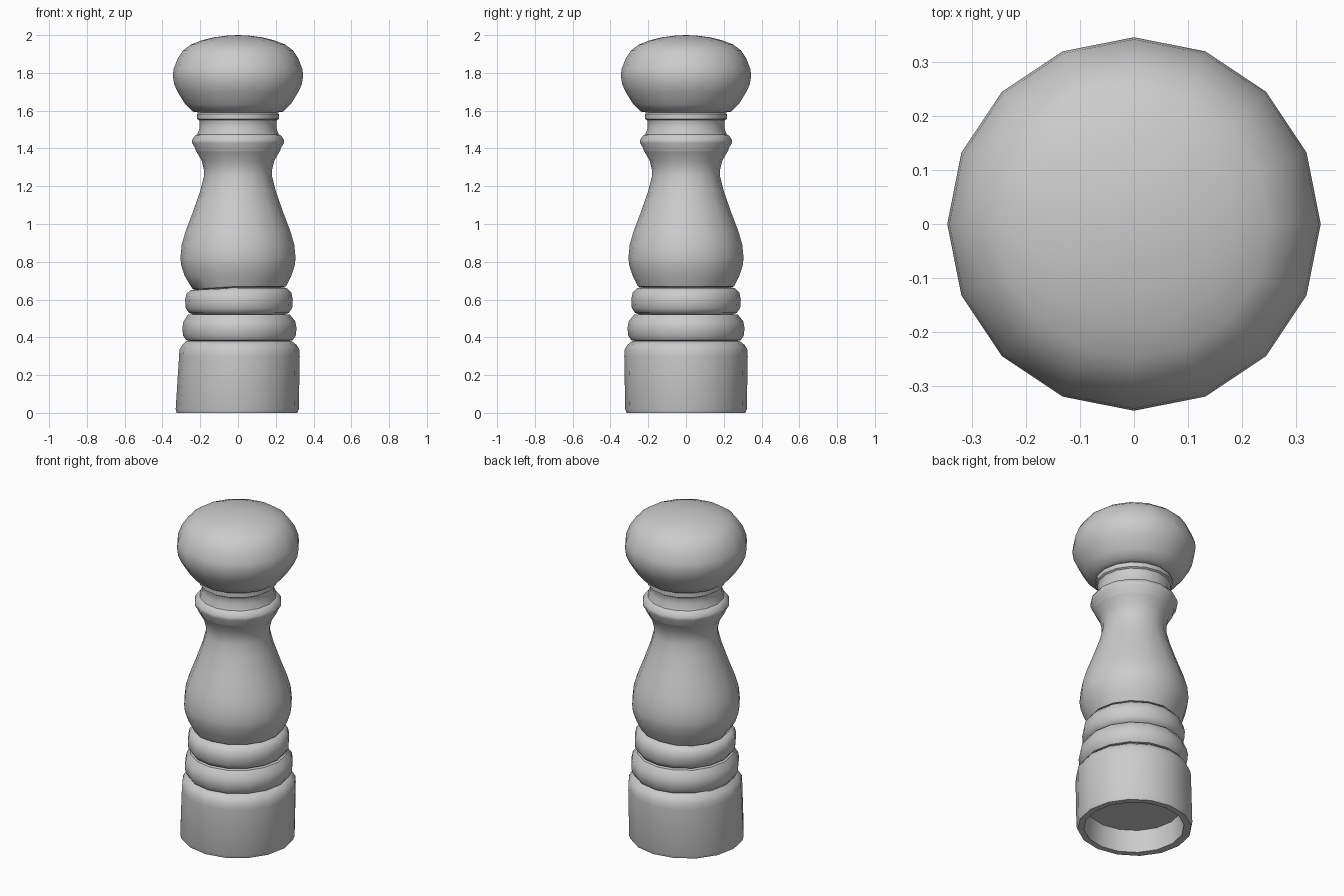
import bpy, bmesh, math

SIDES = 16


def lathe(name, profile):
    """Revolve (radius, z[, shift_x, shift_z]) points; shifts lean the -x side."""
    bm = bmesh.new()
    rings = []
    for p in profile:
        r, z = p[:2]
        dx, dz = p[2:] if len(p) > 2 else (0, 0)
        if r == 0:
            rings.append([bm.verts.new((0, 0, z))])
            continue
        ring = []
        for i in range(SIDES):
            a = 2 * math.pi * i / SIDES
            w = max(0, -math.cos(a))
            ring.append(bm.verts.new((r * math.cos(a) + dx * w, r * math.sin(a), z + dz * w)))
        rings.append(ring)
    for a, b in zip(rings, rings[1:]):
        for i in range(SIDES):
            j = (i + 1) % SIDES
            quad = [a[i % len(a)], a[j % len(a)], b[j % len(b)], b[i % len(b)]]
            bm.faces.new(list(dict.fromkeys(quad)))
    me = bpy.data.meshes.new(name)
    bm.to_mesh(me)
    bm.free()
    ob = bpy.data.objects.new(name, me)
    bpy.context.collection.objects.link(ob)
    bpy.ops.object.select_all(action='DESELECT')
    ob.select_set(True)
    bpy.context.view_layer.objects.active = ob
    bpy.ops.object.shade_smooth_by_angle(angle=math.radians(42))
    return ob


# Hollow foot, from the recess ceiling out and up the wall
lathe("base", [
    (0, 0.135), (0.27, 0.135), (0.28, 0.0), (0.315, 0.0, -0.01, 0),
    (0.322, 0.02, -0.008, 0), (0.327, 0.30, 0.015, 0), (0.325, 0.335, 0.015, 0),
    (0.31, 0.36, 0.015, 0), (0.285, 0.38, 0.01, 0), (0.265, 0.38, 0.01, 0)])

# Two rounded rings
lathe("lower_ring", [
    (0.265, 0.38, 0.01, 0), (0.29, 0.385, 0.015, 0), (0.306, 0.41, 0.015, 0),
    (0.31, 0.45, 0.015, 0), (0.303, 0.485, 0.015, 0), (0.275, 0.52, 0.01, 0),
    (0.25, 0.522, 0.01, 0)])
lathe("upper_ring", [
    (0.25, 0.522, 0.01, 0), (0.27, 0.53, 0.01, 0), (0.287, 0.555, 0.01, 0),
    (0.29, 0.60, 0.01, 0), (0.283, 0.635, 0.01, -0.005), (0.26, 0.66, 0.01, -0.01),
    (0.235, 0.665, 0.01, -0.015)])

# Pear-shaped body narrowing to the neck
lathe("body", [
    (0.235, 0.665, 0.01, -0.015), (0.255, 0.67, 0.015, -0.015), (0.282, 0.725),
    (0.30, 0.78), (0.305, 0.82), (0.298, 0.89), (0.278, 0.96), (0.24, 1.06),
    (0.20, 1.175), (0.181, 1.25), (0.181, 1.29), (0.192, 1.335), (0.218, 1.38)])

# Turned collar
lathe("collar", [
    (0.218, 1.38), (0.224, 1.39), (0.226, 1.40), (0.244, 1.43), (0.244, 1.445),
    (0.226, 1.47), (0.215, 1.475), (0.203, 1.51), (0.203, 1.54), (0.206, 1.55),
    (0.216, 1.556), (0.216, 1.583), (0.208, 1.59)])

# Rounded head
lathe("head", [
    (0.208, 1.59), (0.24, 1.595), (0.28, 1.635), (0.32, 1.70), (0.338, 1.74),
    (0.345, 1.785), (0.341, 1.82), (0.32, 1.875), (0.29, 1.92), (0.25, 1.95),
    (0.19, 1.973), (0.13, 1.988), (0.06, 1.997), (0, 2.0)])
